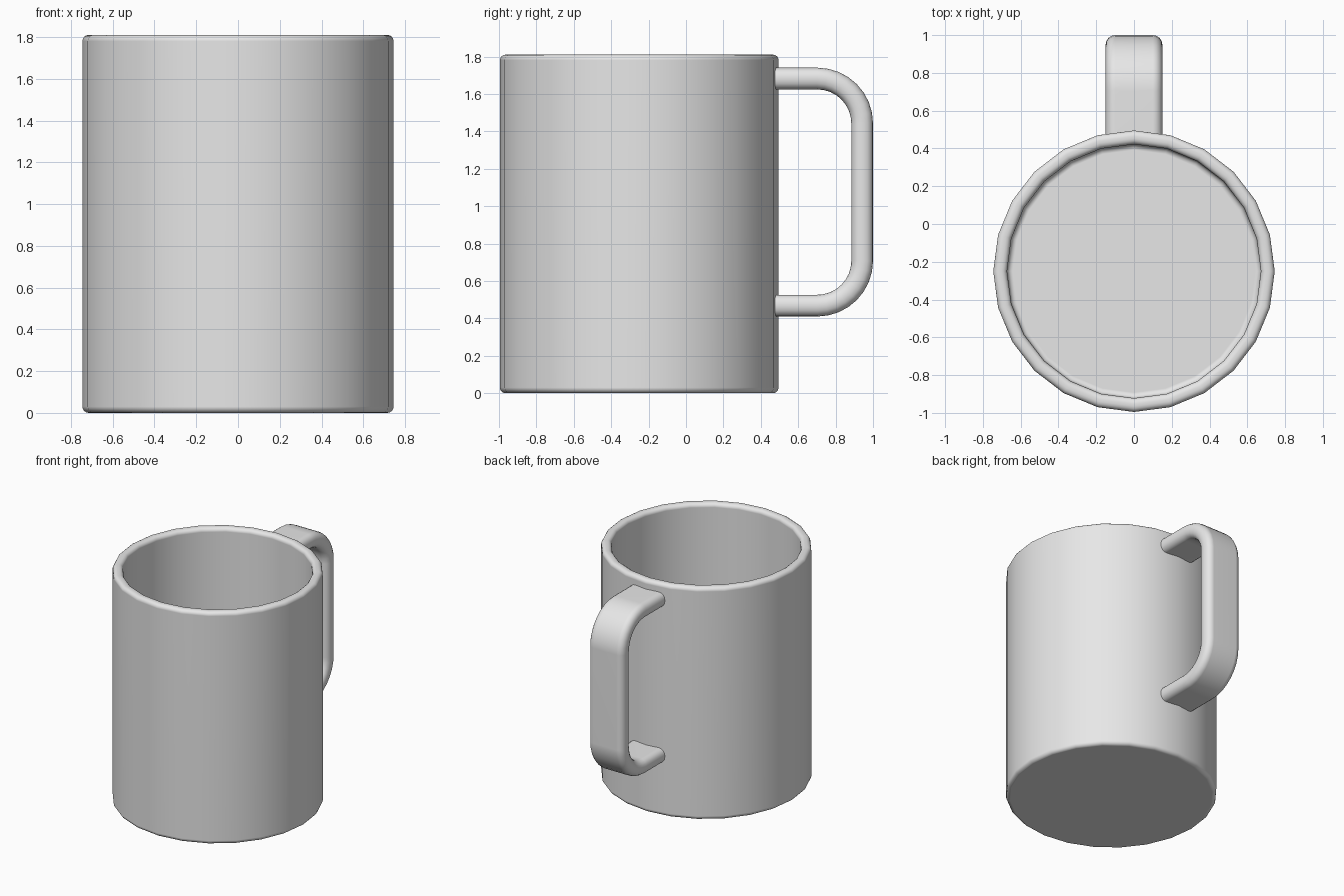
import bpy, bmesh
from math import sin, cos, pi, radians
from mathutils import Vector

cube = bpy.data.objects.get("Cube")
if cube:
    bpy.data.objects.remove(cube, do_unlink=True)

SIDES = 24
CENTRE_Y = -0.25
RADIUS, INNER = 0.745, 0.672
HEIGHT, FLOOR = 1.81, 0.08

grey = bpy.data.materials.new("light grey ceramic")
grey.use_nodes = True
COLOUR = (0.8, 0.8, 0.8, 1)
grey.diffuse_color = COLOUR
grey.node_tree.nodes["Principled BSDF"].inputs["Base Color"].default_value = COLOUR


def arc(cx, cy, r, start, end, steps):
    """Points along a circular arc, angles in degrees."""
    angles = [radians(start + (end - start) * i / steps) for i in range(steps + 1)]
    return [(cx + r * cos(a), cy + r * sin(a)) for a in angles]


def skin(name, rings):
    """Bridge equal closed rings into a capped, smooth-shaded solid."""
    bm = bmesh.new()
    loops = [[bm.verts.new(p) for p in ring] for ring in rings]
    n = len(loops[0])
    for a, b in zip(loops, loops[1:]):
        for i in range(n):
            j = (i + 1) % n
            bm.faces.new((a[i], a[j], b[j], b[i]))
    bm.faces.new(loops[0][::-1])
    bm.faces.new(loops[-1])
    bmesh.ops.recalc_face_normals(bm, faces=bm.faces)
    mesh = bpy.data.meshes.new(name)
    bm.to_mesh(mesh)
    bm.free()
    mesh.materials.append(grey)
    obj = bpy.data.objects.new(name, mesh)
    bpy.context.collection.objects.link(obj)
    bpy.ops.object.select_all(action='DESELECT')
    obj.select_set(True)
    bpy.context.view_layer.objects.active = obj
    bpy.ops.object.shade_smooth_by_angle(angle=radians(35))
    weighted = obj.modifiers.new("Weighted normals", 'WEIGHTED_NORMAL')
    weighted.keep_sharp = True
    return obj


# Mug body: wall profile from under the base, over the rim, to the inner floor
b = 0.03
profile = (arc(RADIUS - b, b, b, -90, 0, 4)
           + arc(RADIUS - b, HEIGHT - b, b, 0, 90, 4)
           + arc(INNER + b, HEIGHT - b, b, 90, 180, 4)
           + arc(INNER - b, FLOOR + b, b, 0, -90, 4))
skin("mug_body", [
    [(r * sin(2 * pi * i / SIDES), CENTRE_Y + r * cos(2 * pi * i / SIDES), z)
     for i in range(SIDES)]
    for r, z in profile])

# Handle: rounded flat strap swept along a path with two rounded corners
HALF_W, HALF_T, EDGE = 0.15, 0.058, 0.05
section = []
for k, (sx, sy) in enumerate([(1, 1), (-1, 1), (-1, -1), (1, -1)]):
    section += arc(sx * (HALF_W - EDGE), sy * (HALF_T - EDGE), EDGE,
                   90 * k, 90 * k + 90, 4)

BEND = 0.24
BACK, LOW, HIGH, ROOT = 1 - HALF_T, 0.41 + HALF_T, 1.74 - HALF_T, 0.45
path = ([(ROOT, HIGH)]
        + arc(BACK - BEND, HIGH - BEND, BEND, 90, 0, 8)
        + arc(BACK - BEND, LOW + BEND, BEND, 0, -90, 8)
        + [(ROOT, LOW)])
rings = []
for i, p in enumerate(path):
    before, after = path[max(i - 1, 0)], path[min(i + 1, len(path) - 1)]
    along = (Vector(p) - Vector(before)).normalized() + (Vector(after) - Vector(p)).normalized()
    along.normalize()
    out = Vector((-along.y, along.x))
    rings.append([(u, p[0] + out.x * v, p[1] + out.y * v) for u, v in section])
skin("mug_handle", rings)
